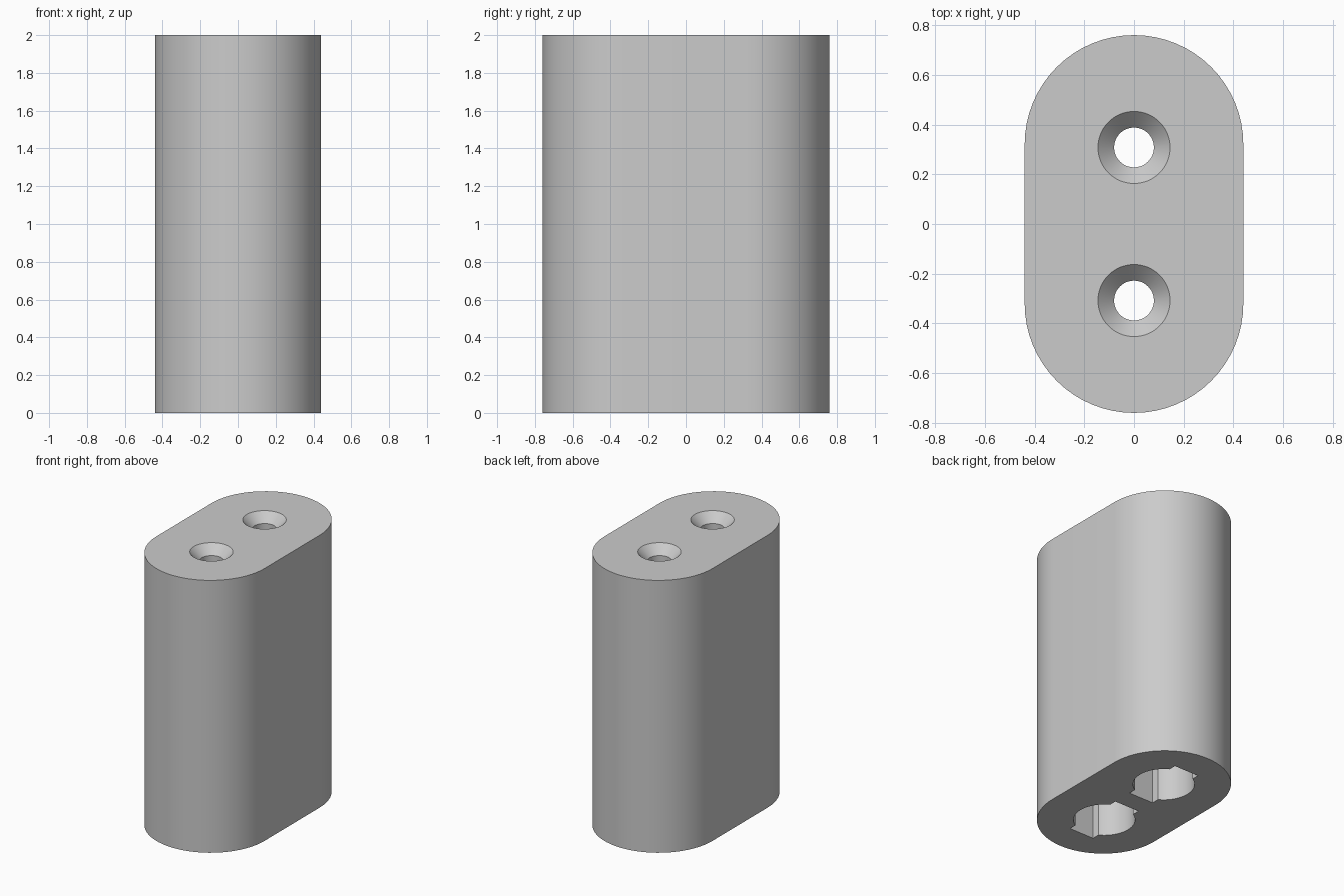
import bpy, bmesh, math

if "Cube" in bpy.data.objects:
    bpy.data.objects.remove(bpy.data.objects["Cube"])

SEG = 64
HOLE_Y = 0.308


def loft(name, rings):
    """Closed solid through rings of matching points, capped at both ends."""
    bm = bmesh.new()
    loops = [[bm.verts.new(p) for p in ring] for ring in rings]
    n = len(loops[0])
    for a, b in zip(loops, loops[1:]):
        for i in range(n):
            j = (i + 1) % n
            bm.faces.new((a[i], a[j], b[j], b[i]))
    bm.faces.new(loops[0][::-1])
    bm.faces.new(loops[-1])
    bmesh.ops.recalc_face_normals(bm, faces=bm.faces[:])
    mesh = bpy.data.meshes.new(name)
    bm.to_mesh(mesh)
    bm.free()
    obj = bpy.data.objects.new(name, mesh)
    bpy.context.collection.objects.link(obj)
    return obj


def circle(r, z, cy):
    return [(r * math.cos(2 * math.pi * i / SEG), cy + r * math.sin(2 * math.pi * i / SEG), z)
            for i in range(SEG)]


def stadium(r, flat, z):
    pts = []
    for side in (0, 1):
        cy = flat if side == 0 else -flat
        for i in range(SEG // 2 + 1):
            a = math.pi * (side + i / (SEG // 2))
            pts.append((r * math.cos(a), cy + r * math.sin(a), z))
    return pts


def notched_circle(r, half_w, reach, z, cy):
    """Circle with a square-ended notch at +y and -y."""
    a0 = math.acos(half_w / r)
    pts = []
    for s in (1, -1):
        pts += [(s * half_w, cy - s * reach, z)]
        for i in range(SEG // 2 + 1):
            a = -a0 + 2 * a0 * i / (SEG // 2)
            pts.append((s * r * math.cos(a), cy + s * r * math.sin(a), z))
        pts += [(s * half_w, cy + s * reach, z)]
    return pts


def cut(target, cutter):
    mod = target.modifiers.new("cut", 'BOOLEAN')
    mod.object = cutter
    mod.operation = 'DIFFERENCE'
    mod.solver = 'EXACT'
    bpy.context.view_layer.objects.active = target
    bpy.ops.object.modifier_apply(modifier=mod.name)
    bpy.data.objects.remove(cutter, do_unlink=True)


# Rounded spacer block
block = loft("spacer_block", [stadium(0.44, 0.32, 0), stadium(0.44, 0.32, 2)])

for cy in (-HOLE_Y, HOLE_Y):
    # Notched pocket in the underside
    cut(block, loft("pocket_cutter", [notched_circle(0.205, 0.1, 0.235, z, cy) for z in (-0.1, 0.6)]))
    # Screw hole with a countersunk mouth
    cut(block, loft("screw_cutter", [circle(r, z, cy) for r, z in
                                     ((0.08, 0.4), (0.08, 1.935), (0.145, 2.0), (0.145, 2.1))]))

# Plain grey finish
grey = bpy.data.materials.new("light_grey")
grey.diffuse_color = (0.6, 0.6, 0.6, 1)
grey.use_nodes = True
grey.node_tree.nodes["Principled BSDF"].inputs["Base Color"].default_value = grey.diffuse_color
block.data.materials.clear()
block.data.materials.append(grey)

bpy.ops.object.select_all(action='DESELECT')
block.select_set(True)
bpy.context.view_layer.objects.active = block
bpy.ops.object.shade_smooth_by_angle(angle=math.radians(30))
